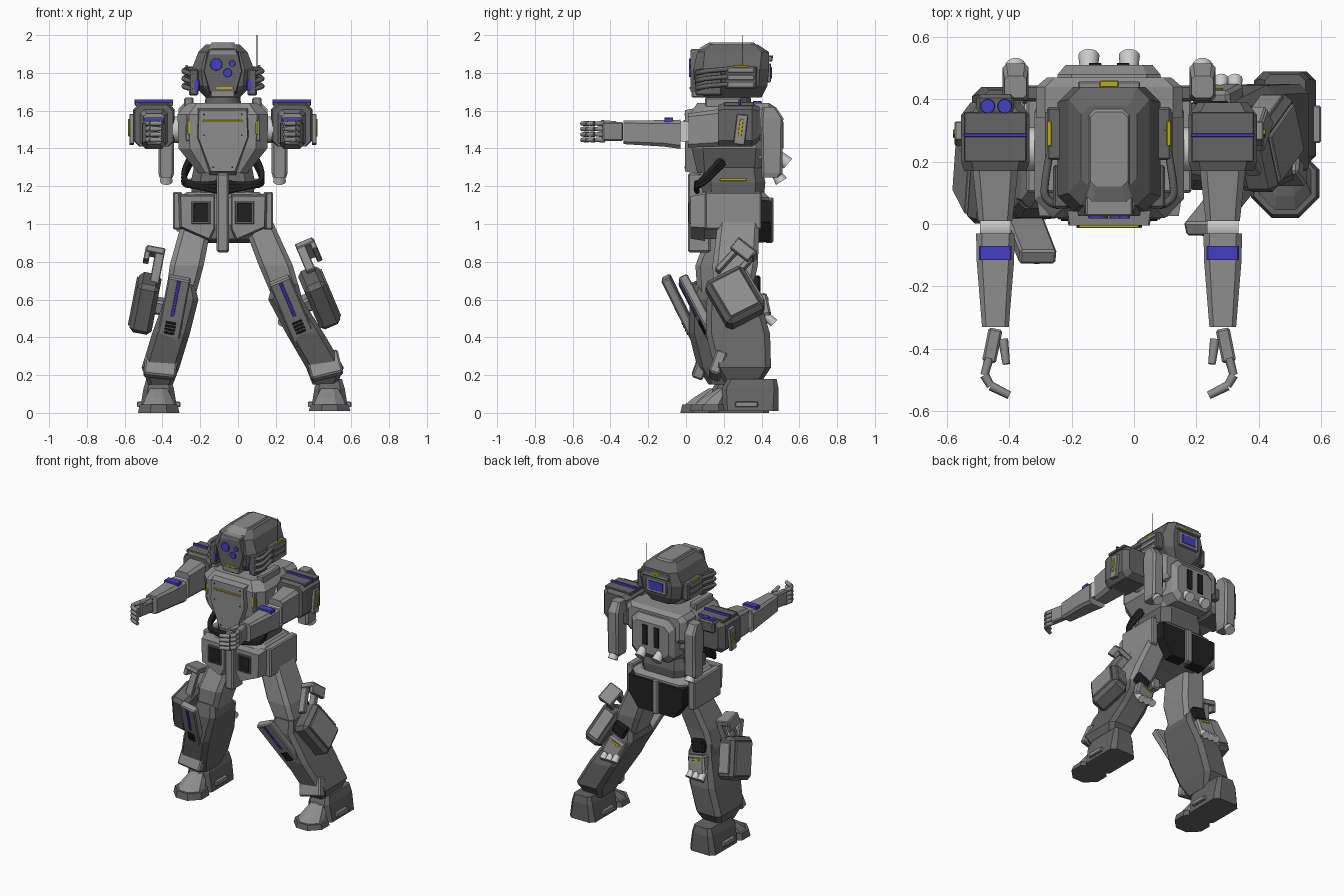
import bpy, bmesh, math
from mathutils import Vector, Euler

if "Cube" in bpy.data.objects:
    bpy.data.objects.remove(bpy.data.objects["Cube"])

CX = -0.08  # centre line of the upper body


def material(name, colour):
    m = bpy.data.materials.new(name)
    m.diffuse_color = (*colour, 1)
    m.use_nodes = True
    m.node_tree.nodes["Principled BSDF"].inputs["Base Color"].default_value = (*colour, 1)
    return m


ARMOUR = material("grey armour", (.27, .27, .27))
DARK = material("dark grey armour", (.13, .13, .13))
BLACK = material("black", (.015, .015, .015))
SILVER = material("silver", (.6, .6, .6))
BLUE = material("blue", (.06, .05, .55))
YELLOW = material("yellow", (.5, .43, .01))


def finish(bm, name, mat):
    bmesh.ops.recalc_face_normals(bm, faces=bm.faces)
    mesh = bpy.data.meshes.new(name)
    bm.to_mesh(mesh)
    bm.free()
    mesh.materials.append(mat)
    ob = bpy.data.objects.new(name, mesh)
    bpy.context.collection.objects.link(ob)
    return ob


def skin(name, rings, mat):
    """Bridge a row of equal rings and cap both ends."""
    bm = bmesh.new()
    rows = [[bm.verts.new(p) for p in ring] for ring in rings]
    n = len(rows[0])
    for a, b in zip(rows, rows[1:]):
        for i in range(n):
            j = (i + 1) % n
            bm.faces.new((a[i], a[j], b[j], b[i]))
    bm.faces.new(rows[0])
    bm.faces.new(rows[-1])
    return finish(bm, name, mat)


def loft(name, axis, sections, mat, cut=.3):
    """Chamfered sections (position, centre a, centre b, half a, half b)."""
    rings = []
    for t, a, b, ha, hb in sections:
        c = cut * min(ha, hb)
        ring = []
        for sa, sb, first in ((1, 1, 1), (1, 1, 0), (-1, 1, 0), (-1, 1, 1),
                              (-1, -1, 1), (-1, -1, 0), (1, -1, 0), (1, -1, 1)):
            p = a + sa * (ha - (0 if first else c))
            q = b + sb * (hb - (c if first else 0))
            ring.append((p, q, t) if axis == "z" else (p, t, q))
        rings.append(ring)
    return skin(name, rings, mat)


def prism(name, outline, y0, y1, mat, scale=.9):
    """Plate with a smaller outer face from an (x, z) outline."""
    cx = sum(p[0] for p in outline) / len(outline)
    cz = sum(p[1] for p in outline) / len(outline)
    front = [(cx + (x - cx) * scale, y0, cz + (z - cz) * scale) for x, z in outline]
    return skin(name, [front, [(x, y1, z) for x, z in outline]], mat)


def box(name, centre, size, mat, rot=(0, 0, 0), off=(0, 0, 0), bevel=.15):
    bm = bmesh.new()
    bmesh.ops.create_cube(bm, size=1)
    for v in bm.verts:
        v.co = Vector(v.co[i] * size[i] for i in range(3))
    bmesh.ops.bevel(bm, geom=bm.edges[:], offset=bevel * min(size), segments=1, affect="EDGES")
    turn = Euler(rot).to_matrix()
    for v in bm.verts:
        v.co = turn @ (v.co + Vector(off)) + Vector(centre)
    return finish(bm, name, mat)


def rod(name, p0, p1, r0, r1, mat, n=16):
    p0, p1 = Vector(p0), Vector(p1)
    q = (p1 - p0).to_track_quat("Z", "Y")
    circle = [Vector((math.cos(k * math.tau / n), math.sin(k * math.tau / n), 0)) for k in range(n)]
    ob = skin(name, [[p + q @ (v * r) for v in circle] for p, r in ((p0, r0), (p1, r1))], mat)
    for f in ob.data.polygons:
        f.use_smooth = len(f.vertices) == 4


def tube(name, points, radius, mat):
    cu = bpy.data.curves.new(name, "CURVE")
    cu.dimensions = "3D"
    cu.bevel_depth, cu.bevel_resolution, cu.use_fill_caps = radius, 2, True
    sp = cu.splines.new("NURBS")
    sp.points.add(len(points) - 1)
    for pt, co in zip(sp.points, points):
        pt.co = (*co, 1)
    sp.use_endpoint_u, sp.order_u = True, 3
    cu.materials.append(mat)
    bpy.context.collection.objects.link(bpy.data.objects.new(name, cu))


def mirrored(half):
    """Close a half outline (dx, z), listed top to bottom, about the centre line."""
    return [(CX + x, z) for x, z in half] + [(CX - x, z) for x, z in reversed(half)]


# Head
loft("helmet", "z", [(1.67, CX, .25, .09, .15), (1.73, CX, .24, .15, .19), (1.82, CX, .24, .165, .2),
                     (1.91, CX, .25, .13, .19), (1.95, CX, .25, .09, .13)], DARK)
loft("helmet_crest", "z", [(1.93, CX, .23, .075, .16), (1.96, CX, .24, .06, .12)], ARMOUR)
box("brow", (CX, .06, 1.91), (.15, .07, .035), ARMOUR)
prism("face_plate", mirrored([(.085, 1.92), (.11, 1.81), (.075, 1.69)]), .025, .09, DARK)
for i, (x, z, r) in enumerate(((-.115, 1.845, .036), (-.055, 1.8, .026), (-.03, 1.85, .019))):
    rod(f"eye_{i}", (x, .04, z), (x, .017, z), r, r * .85, BLUE)
box("mouth_strip", (CX + .01, .023, 1.72), (.09, .01, .012), YELLOW)
box("chin", (CX, .07, 1.69), (.13, .08, .04), ARMOUR)
box("rear_visor_frame", (CX, .435, 1.8), (.16, .03, .1), ARMOUR)
box("rear_visor", (CX, .451, 1.8), (.11, .008, .06), BLUE)
box("rear_head_frame", (CX, .435, 1.875), (.2, .045, .03), ARMOUR)
box("rear_head_strip", (CX, .45, 1.885), (.06, .02, .015), YELLOW)
tube("antenna", [(.1, .3, 1.78), (.1, .3, 2)], .002, BLACK)
rod("neck", (CX, .25, 1.6), (CX, .25, 1.69), .1, .09, DARK)

# Torso
loft("chest", "z", [(1.27, CX, .23, .13, .17), (1.4, CX, .23, .235, .2), (1.58, CX, .22, .24, .2),
                    (1.64, CX, .23, .19, .17)], ARMOUR)
prism("chest_plate", mirrored([(.14, 1.62), (.145, 1.46), (.07, 1.26)]), -.005, .08, ARMOUR)
box("chest_strip", (CX, -.008, 1.545), (.21, .01, .011), YELLOW)
for x, z in ((.1, 1.58), (.1, 1.47), (.05, 1.3)):
    for s in (1, -1):
        rod("chest_bolt", (CX + s * x, .0, z), (CX + s * x, -.009, z), .005, .005, BLACK, 8)
loft("abdomen", "z", [(1.12, CX, .25, .16, .16), (1.22, CX, .25, .17, .17), (1.32, CX, .25, .15, .15)], DARK)
loft("back_deck", "y", [(.34, CX, 1.54, .235, .1), (.44, CX, 1.54, .235, .1), (.47, CX, 1.54, .2, .08)], ARMOUR)
loft("backpack", "y", [(.38, CX, 1.46, .18, .16), (.48, CX, 1.45, .165, .15), (.51, CX, 1.45, .14, .11)], ARMOUR)

# Pelvis
loft("pelvis", "z", [(.92, CX, .25, .13, .15), (1, CX, .25, .22, .19), (1.14, CX, .25, .23, .19),
                     (1.17, CX, .25, .19, .16)], ARMOUR)
box("centre_skirt", (CX, .07, 1.06), (.065, .12, .42), ARMOUR)
box("rear_skirt_bar", (CX, .44, 1.02), (.045, .045, .24), ARMOUR)

# Mirrored body parts
for s, side in ((1, "left"), (-1, "right")):
    X = lambda dx: CX + s * dx
    box(side + "_ear_light", (X(.14), .065, 1.735), (.03, .03, .06), BLUE)
    box(side + "_cheek", (X(.155), .12, 1.75), (.05, .14, .14), DARK)
    box(side + "_ear_plate", (X(.175), .29, 1.775), (.05, .17, .12), DARK)
    box(side + "_ear_strip", (X(.192), .29, 1.835), (.014, .08, .012), YELLOW)
    for k in range(3):
        z = 1.735 + k * .04
        box(f"{side}_ear_rib_{k}", (X(.2), .29, z), (.012, .14, .025), ARMOUR)
        tube(f"{side}_cheek_tube_{k}", [(X(.16), .06, z - .02), (X(.21), .07, z - .01), (X(.205), .15, z),
                                        (X(.19), .23, z + .005)], .013, DARK)
    box(side + "_chest_light", (X(.18), .027, 1.51), (.014, .01, .07), YELLOW)
    box(side + "_chest_frame", (X(.18), .045, 1.51), (.035, .03, .14), ARMOUR)
    box(side + "_collar_post", (X(.18), .2, 1.64), (.05, .2, .06), ARMOUR)
    box(side + "_waist_strip", (X(.172), .25, 1.235), (.01, .14, .014), YELLOW)
    for k in range(3):
        tube(f"{side}_waist_cable_{k}", [(X(.17), .2, 1.36 - k * .02), (X(.235), .1, 1.25 - k * .02),
                                         (X(.14), .045, 1.2), (X(.02), .06, 1.22 - k * .025)], .014, BLACK)
    # Thruster packs
    box(side + "_vent", (X(.045), .512, 1.47), (.04, .01, .14), BLACK)
    rod(side + "_back_nozzle", (X(.065), .47, 1.38), (X(.065), .54, 1.32), .025, .034, SILVER)
    loft(side + "_thruster_pod", "z", [(1.245, X(.3), .445, .035, .045), (1.27, X(.3), .455, .042, .055),
                                       (1.56, X(.3), .455, .042, .06), (1.62, X(.3), .44, .035, .035)], ARMOUR)
    rod(side + "_pod_nozzle", (X(.3), .47, 1.28), (X(.3), .505, 1.225), .025, .034, SILVER)
    box(side + "_pod_mount", (X(.22), .42, 1.5), (.16, .05, .08), DARK)
    # Skirt armour
    prism(side + "_front_skirt", [(X(.04), 1.16), (X(.235), 1.16), (X(.23), .98), (X(.07), .91), (X(.04), .97)],
          .025, .1, ARMOUR)
    box(side + "_skirt_frame", (X(.115), .022, 1.06), (.1, .014, .12), DARK)
    box(side + "_skirt_inset", (X(.115), .014, 1.06), (.08, .008, .1), BLACK)
    box(side + "_side_skirt", (X(.24), .25, 1.07), (.05, .3, .2), ARMOUR)
    box(side + "_hip_strip", (X(.235), .25, .968), (.02, .1, .014), YELLOW)
    prism(side + "_rear_skirt", [(X(.025), 1.13), (X(.22), 1.13), (X(.22), 1.01), (X(.14), .9), (X(.025), .9)],
          .452, .38, BLACK, .94)

    # Arm
    A = X(.365)
    rod(side + "_shoulder_joint", (X(.2), .24, 1.5), (A, .24, 1.5), .07, .07, SILVER)
    loft(side + "_shoulder", "y", [(.17, A, 1.52, .1, .11), (.2, A, 1.525, .11, .115), (.35, A, 1.525, .11, .115),
                                   (.39, A, 1.53, .08, .09)], DARK)
    box(side + "_shoulder_cap", (A, .28, 1.635), (.2, .16, .02), DARK)
    box(side + "_shoulder_band", (A, .285, 1.645), (.204, .012, .03), BLUE)
    box(side + "_shoulder_fin", (X(.483), .29, 1.5), (.025, .06, .16), ARMOUR, (-.12, 0, 0))
    box(side + "_shoulder_light", (X(.497), .29, 1.51), (.009, .016, .09), YELLOW, (-.12, 0, 0))
    loft(side + "_upper_arm", "y", [(.01, A, 1.495, .055, .09), (.19, A, 1.51, .075, .1)], ARMOUR)
    rod(side + "_elbow", (X(.315), -.01, 1.49), (X(.415), -.01, 1.49), .055, .055, SILVER)
    loft(side + "_forearm", "y", [(-.33, A, 1.485, .043, .062), (-.12, A, 1.48, .06, .07),
                                  (-.03, A, 1.475, .062, .077)], ARMOUR)
    loft(side + "_forearm_band", "y", [(-.115, A, 1.55, .052, .013), (-.07, A, 1.55, .052, .015)], BLUE)
    # Hand with curled fingers
    box(side + "_palm", (X(.375), -.39, 1.49), (.045, .11, .1), ARMOUR, rot=(0, 0, s * .2))
    for k in range(4):
        z = 1.445 + k * .029
        path = [(.385, -.43), (.4, -.485), (.38, -.52), (.32, -.55)]
        for a, b in zip(path, path[1:]):
            rod(f"{side}_finger_{k}", (X(a[0]), a[1], z), (X(b[0]), b[1], z), .015, .013, ARMOUR, 6)
    rod(side + "_thumb", (X(.34), -.37, 1.53), (X(.33), -.45, 1.54), .016, .012, ARMOUR, 6)

# Twin lamps on one shoulder
box("lamp_box", (-.445, .38, 1.6), (.12, .07, .08), DARK)
for x in (-.47, -.415):
    rod("shoulder_lamp", (x, .378, 1.638), (x, .378, 1.65), .024, .022, BLUE)

# Legs: each side has its own stance
STANCE = {"left": (1, (.1, .28), (.25, .25), (.46, .3), .485, .25, -.4),
          "right": (-1, (-.215, .25), (-.3, .16), (-.41, .21), -.42, .2, .19)}
for side, (s, hip, knee, ankle, fx, fy, lean) in STANCE.items():
    mid = [(a + b) / 2 for a, b in zip(knee, ankle)]
    loft(side + "_thigh", "z", [(.64, *knee, .08, .1), (.78, (hip[0] + knee[0] * 2) / 3, knee[1] + .01, .09, .12),
                                (1.02, *hip, .08, .11)], ARMOUR)
    loft(side + "_shin", "z", [(.15, *ankle, .065, .09), (.24, *ankle, .1, .15), (.42, *mid, .1, .17),
                               (.6, *knee, .09, .14), (.68, *knee, .07, .11)], DARK)
    box(side + "_ankle_guard", (ankle[0], ankle[1] - .13, .25), (.17, .06, .13), ARMOUR, rot=(-.35, lean * .6, 0))
    # Knee guard
    guard, turn = ((knee[0] + mid[0]) / 2 - .015, knee[1] - .18, .54), (.45, lean, 0)
    box(side + "_knee_guard", guard, (.12, .05, .4), ARMOUR, turn)
    box(side + "_knee_stripe", guard, (.018, .01, .21), BLUE, turn, (0, -.025, .085))
    for k in range(4):
        box(f"{side}_knee_slot_{k}", guard, (.055, .012, .012), BLACK, turn, (0, -.025, -.06 - k * .02))
    # Calf thrusters
    back = knee[1] + .15
    box(side + "_calf_pack", (knee[0] + s * .02, back, .55), (.13, .08, .13), ARMOUR, rot=(.2, lean, 0))
    box(side + "_calf_strip", (knee[0] + s * .02, back, .55), (.07, .01, .014), YELLOW, (.2, lean, 0), (0, .04, .04))
    box(side + "_knee_back", (knee[0], back - .04, .67), (.1, .07, .09), BLACK, rot=(0, lean, 0))
    for k in (-1, 0, 1):
        x = knee[0] + s * .03 + k * .044
        rod(f"{side}_calf_nozzle", (x, back + .01, .53), (x, back + .065, .475), .018, .025, SILVER, 12)
    # Side pod with grip
    pod = (.43, .26, .61) if s > 0 else (-.49, .15, .58)
    turn = (.5 if s > 0 else .35, lean, 0)
    box(side + "_pod", pod, (.12, .23, .28), DARK, turn, bevel=.2)
    box(side + "_pod_panel", pod, (.02, .17, .22), ARMOUR, turn, (s * .06, 0, 0))
    box(side + "_pod_back_panel", pod, (.08, .02, .2), ARMOUR, turn, (0, .113, 0))
    box(side + "_pod_mount", pod, (.12, .08, .08), ARMOUR, turn, (-s * .09, 0, 0))
    grip = Vector(pod) + Vector((-s * .06, 0, .18))
    turn = (-.7 if s > 0 else -.2, lean, 0)
    for k in (-1, 1):
        box(side + "_grip_post", grip, (.05, .03, .19), ARMOUR, turn, (0, k * .045, 0))
    box(side + "_grip_bar", grip, (.1, .13, .035), ARMOUR, turn, (s * .025, 0, .09))
    box(side + "_grip_hook", grip, (.03, .12, .07), ARMOUR, turn, (s * .065, 0, .065))
    # Foot
    z0 = .01 if s > 0 else 0
    rod(side + "_ankle_joint", (ankle[0], fy + .03, .18), (fx, fy + .03, .1), .055, .06, BLACK)
    loft(side + "_heel", "z", [(z0, fx, fy + .09, .1, .15), (.07, fx, fy + .09, .09, .15),
                               (.13, fx, fy + .09, .08, .15), (.18, fx, fy + .1, .065, .13)], DARK)
    loft(side + "_sole", "z", [(z0, fx, fy - .12, .11, .11), (.045, fx, fy - .12, .1, .1)], DARK, .6)
    loft(side + "_toe", "z", [(.04, fx, fy - .12, .085, .09), (.08, fx, fy - .09, .07, .07),
                              (.13, fx, fy - .04, .045, .04)], ARMOUR, .6)
    for k in (-1, 1):
        box(side + "_foot_tab", (fx + k * .095, fy + .07, .045), (.04, .12, .03), ARMOUR)
